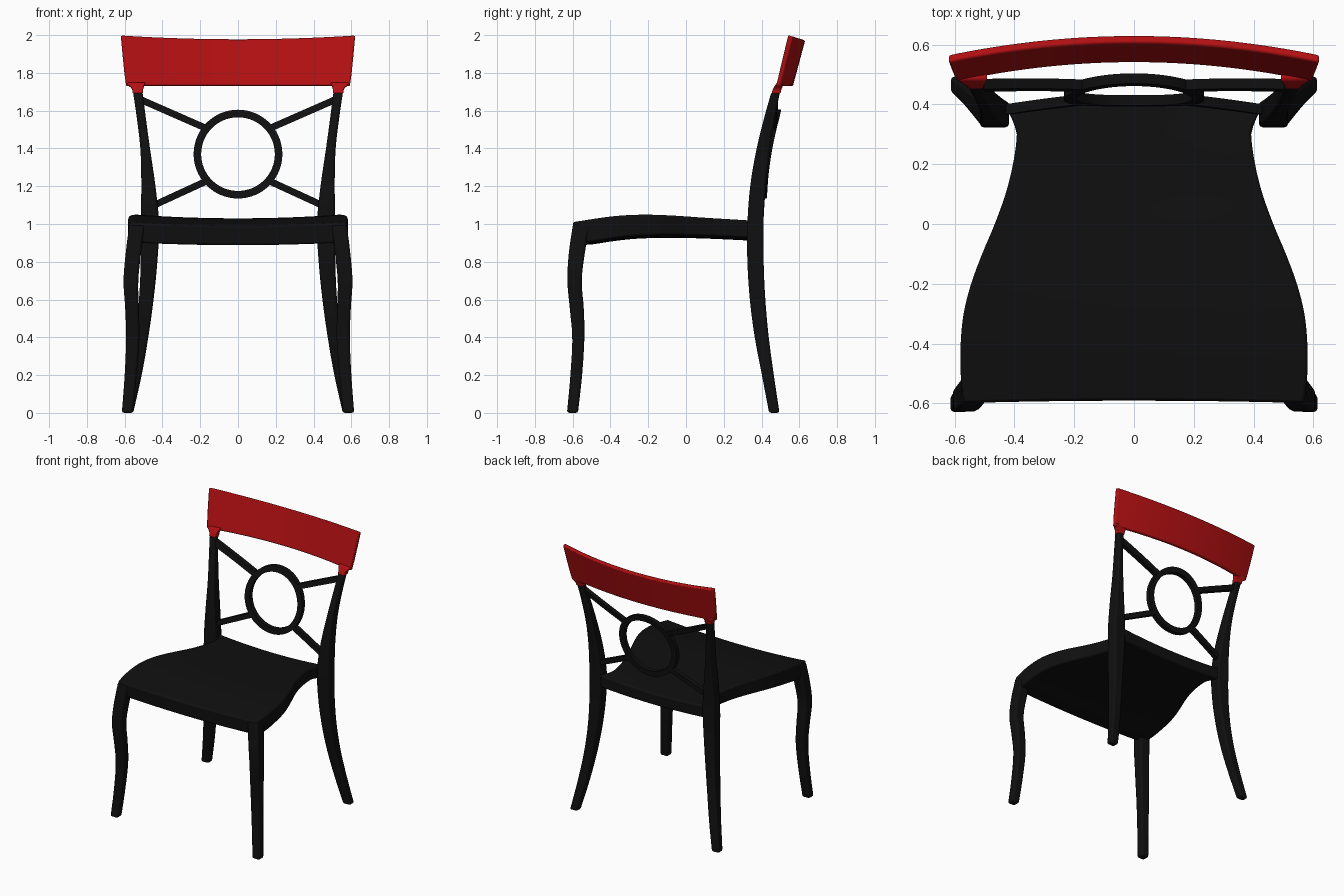
import bpy, bmesh, math
from mathutils import Vector

if "Cube" in bpy.data.objects:
    bpy.data.objects.remove(bpy.data.objects["Cube"])


def material(name, rgb):
    m = bpy.data.materials.new(name)
    m.diffuse_color = (*rgb, 1.0)
    m.use_nodes = True
    m.node_tree.nodes["Principled BSDF"].inputs["Base Color"].default_value = m.diffuse_color
    return m


BLACK = material("black paint", (0.005, 0.005, 0.005))
RED = material("red paint", (0.45, 0.005, 0.006))


def curve(keys, t):
    """Smooth interpolation through keys (t, v1, v2, ...)."""
    n = len(keys)
    t = min(max(t, keys[0][0]), keys[-1][0])
    i = 0
    while i < n - 2 and t > keys[i + 1][0]:
        i += 1

    def slope(j, c):
        a, b = keys[max(j - 1, 0)], keys[min(j + 1, n - 1)]
        return (b[c] - a[c]) / (b[0] - a[0])
    a, b = keys[i], keys[i + 1]
    h = b[0] - a[0]
    s = (t - a[0]) / h
    out = []
    for c in range(1, len(a)):
        out.append((2*s**3 - 3*s**2 + 1) * a[c] + (s**3 - 2*s**2 + s) * h * slope(i, c)
                   + (3*s**2 - 2*s**3) * b[c] + (s**3 - s**2) * h * slope(i + 1, c))
    return out


def loft(name, rings, mat, closed=False, mirror=False, bevel=0.0):
    """Skin a list of equal point loops into one solid object."""
    bm = bmesh.new()
    vs = [[bm.verts.new(p) for p in r] for r in rings]
    k = len(vs[0])
    for i in range(len(vs) if closed else len(vs) - 1):
        a, b = vs[i], vs[(i + 1) % len(vs)]
        for j in range(k):
            bm.faces.new((a[j], a[(j + 1) % k], b[(j + 1) % k], b[j]))
    if not closed:
        bm.faces.new(vs[0])
        bm.faces.new(vs[-1])
    bmesh.ops.recalc_face_normals(bm, faces=bm.faces)
    me = bpy.data.meshes.new(name)
    bm.to_mesh(me)
    bm.free()
    me.materials.append(mat)
    ob = bpy.data.objects.new(name, me)
    bpy.context.collection.objects.link(ob)
    bpy.ops.object.select_all(action='DESELECT')
    ob.select_set(True)
    bpy.context.view_layer.objects.active = ob
    bpy.ops.object.shade_smooth_by_angle(angle=math.radians(35))
    if bevel:
        b = ob.modifiers.new("soft edges", 'BEVEL')
        b.width, b.segments, b.limit_method = bevel, 2, 'ANGLE'
        b.angle_limit = math.radians(50)
    if mirror:
        ob.modifiers.new("mirror", 'MIRROR').use_clip = False
    return ob


def leg_rings(keys, steps):
    """Rectangular sections from keys (z, x0, x1, y0, y1)."""
    rings = []
    for i in range(steps + 1):
        z = keys[0][0] + (keys[-1][0] - keys[0][0]) * i / steps
        x0, x1, y0, y1 = curve(keys, z)
        rings.append([(x0, y0, z), (x1, y0, z), (x1, y1, z), (x0, y1, z)])
    return rings


# Legs: front pair, and back pair running up into the back posts
FRONT = [(0, .555, .615, -.63, -.572), (.2, .537, .6, -.612, -.55), (.4, .522, .592, -.602, -.538),
         (.55, .525, .597, -.615, -.541), (.7, .528, .606, -.628, -.552),
         (.85, .513, .594, -.62, -.535), (1.0, .495, .575, -.598, -.51)]
BACK = [(0, .555, .615, .44, .495), (.2, .51, .577, .402, .465), (.4, .475, .545, .364, .438),
        (.6, .447, .524, .338, .42), (.8, .427, .515, .325, .411), (1.0, .418, .515, .325, .41),
        (1.2, .437, .512, .34, .423), (1.4, .466, .517, .374, .447),
        (1.6, .493, .541, .424, .478), (1.7, .505, .556, .453, .498)]
loft("front_legs", leg_rings(FRONT, 24), BLACK, mirror=True, bevel=.012)
loft("back_legs_and_posts", leg_rings(BACK, 34), BLACK, mirror=True, bevel=.012)

# Seat: saddle slab; keys are y, half width, top z, bottom z
SEAT = [(-.6, .57, 1.01, .902), (-.5, .58, 1.026, .907), (-.4, .58, 1.04, .922), (-.3, .57, 1.048, .934),
        (-.2, .545, 1.05, .94), (-.1, .508, 1.047, .942), (0, .466, 1.041, .941), (.1, .43, 1.034, .938),
        (.2, .405, 1.028, .934), (.3, .392, 1.022, .929), (.33, .40, 1.02, .928), (.4, .43, 1.016, .925)]
rings = []
us = [i / 8 - 1 for i in range(17)]
for i in range(41):
    y = -.6 + i * .025
    w, top, bot = curve(SEAT, y)
    back = .015 if i == 0 else 0
    ring = [(w * u, y + .008 * (1 - u * u) * (i == 0), top - .02 * (1 - u * u)) for u in us]
    ring += [(w * u, y + back, bot - .015 * (1 - u * u)) for u in reversed(us)]
    rings.append(ring)
loft("seat", rings, BLACK, bevel=.01)


# Back lattice: follows the posts and bows backward in the middle
def lattice_y(x, z):
    y0, y1 = curve(BACK, z)[2:]
    return (y0 + y1) / 2 + .035 * (1 - (x / .5) ** 2)


def section(x, z, nx, nz, half=.02, depth=.017):
    """Square section across direction (nx, nz) at (x, z)."""
    pts = []
    for s, d in ((-1, -1), (1, -1), (1, 1), (-1, 1)):
        px, pz = x + nx * half * s, z + nz * half * s
        pts.append((px, lattice_y(px, pz) + d * depth, pz))
    return pts


rings = []
for i in range(64):
    a = math.tau * i / 64
    c, s = math.cos(a), math.sin(a)
    rings.append(section(.215 * c, 1.37 + .215 * s, c, s))
loft("back_ring", rings, BLACK, closed=True)

for name, p, q in (("upper_spokes", (.165, 1.505), (.53, 1.665)),
                   ("lower_spokes", (.165, 1.228), (.45, 1.097))):
    p, q = Vector(p), Vector(q)
    d = (q - p).normalized()
    loft(name, [section(*p.lerp(q, i / 10), -d.y, d.x, .018) for i in range(11)],
         BLACK, mirror=True)


# Crest rail: leaning, bowed board with two short feet on the posts
def crest_y(x, z):
    return .54 + .07 * (z - 1.73) / .27 - .07 * (x / .62) ** 2


rings = []
for i in range(33):
    u = i / 16 - 1
    ring = []
    for side in (0, 1):
        for j in range(5):
            t = j / 4 if side == 0 else 1 - j / 4
            z = 1.73 + t * (.25 + .02 * u * u)
            x = u * (.592 + .028 * t ** .8)
            ring.append((x, crest_y(x, z) + .026 * side, z - .008 * side * t))
    rings.append(ring)
loft("crest_rail", rings, RED, bevel=.007)

FEET = [(1.69, .503, .558, .452, .5), (1.715, .502, .562, .461, .506),
        (1.735, .494, .582, .472, .514), (1.75, .49, .588, .482, .514)]
loft("crest_rail_feet", leg_rings(FEET, 8), RED, mirror=True, bevel=.006)
